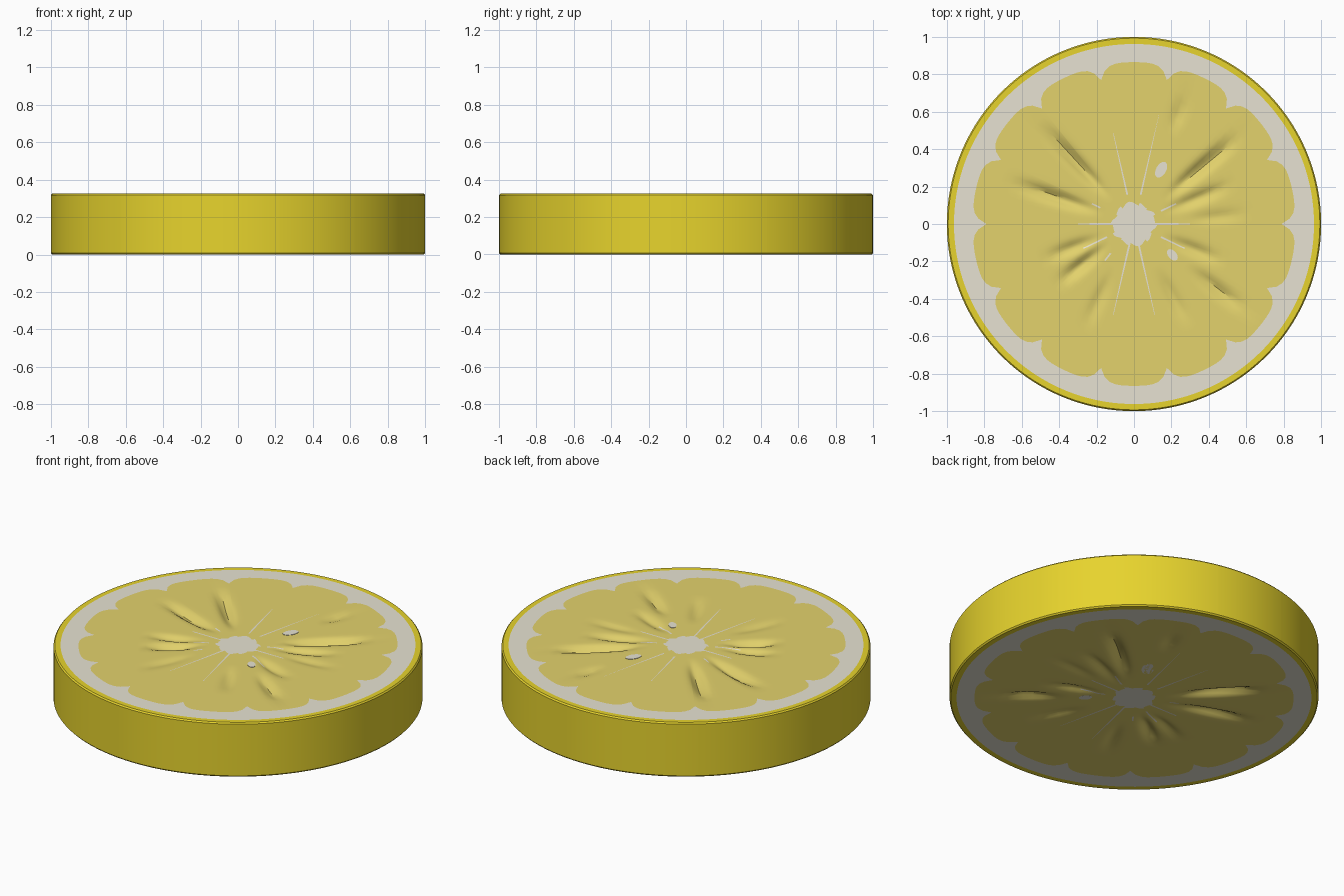
import bpy, bmesh, math
from mathutils import Vector

if "Cube" in bpy.data.objects:
    bpy.data.objects.remove(bpy.data.objects["Cube"])

H = 0.325            # slice thickness
N = 14               # number of segments
STEP = math.tau / N
COLS = 14            # columns per segment; the first two frame the membrane


def material(name, rgb):
    m = bpy.data.materials.new(name)
    m.diffuse_color = (*rgb, 1)
    m.use_nodes = True
    m.node_tree.nodes["Principled BSDF"].inputs["Base Color"].default_value = m.diffuse_color
    return m


RIND = material("yellow rind", (0.83, 0.68, 0.027))
PITH = material("white pith", (0.87, 0.83, 0.70))
PULP = material("pale lemon pulp", (0.77, 0.645, 0.15))

# visible white membrane on each segment border: (inner, outer) radius
LINES = {0: (0.1, 0.32), 1: (0.16, 0.25), 3: (0.16, 0.6), 4: (0.16, 0.52),
         6: (0.2, 0.25), 7: (0.1, 0.32), 8: (0.16, 0.3), 9: (0.2, 0.25),
         10: (0.12, 0.5), 11: (0.12, 0.52), 13: (0.16, 0.28)}

# dents in the cut face: angle in degrees, inner and outer radius, depth
DENTS = [(40, .25, .72, .035), (133, .22, .72, .035), (161, .22, .68, .03),
         (22, .2, .55, .02), (-142, .22, .5, .03), (-38, .4, .75, .025),
         (-23, .2, .5, .02), (-159, .22, .5, .02), (-115, .3, .6, .012),
         (-62, .3, .6, .015), (68, .55, .72, .015), (5, .3, .6, .01)]


def dent_depth(x, y):
    d = 0
    for deg, r0, r1, depth in DENTS:
        a = math.radians(deg)
        along = x * math.cos(a) + y * math.sin(a)
        across = -x * math.sin(a) + y * math.cos(a)
        t = (along - r0) / (r1 - r0)
        if 0 < t < 1:
            d = max(d, depth * math.sin(math.pi * t) * math.exp(-(across / 0.03) ** 2))
    return d


def nominal(c):
    seg, j = divmod(c, COLS)
    return seg * STEP, (max(j - 1, 0) / (COLS - 1)) * STEP, j


def scallop(off, notch, outer, power):
    t = abs(2 * off / STEP - 1)
    return outer - notch * t ** power


# rows from the core to the rim
radii = [0.16, 0.2, 0.25, 0.3, 0.35, 0.4, 0.45, 0.5, 0.55, 0.6, 0.65, 0.7, 0.75]
ROWS = len(radii) + 4


def row_radius(i, off, base):
    if i == 0:
        return 0.112 - 0.012 * math.sin(base * 3) * math.cos(7 * (base + off))
    if i <= len(radii):
        return radii[i - 1]
    return (scallop(off, 0.075, 0.865, 5), 0.962, 0.993)[i - len(radii) - 1]


bm = bmesh.new()
total = N * COLS


def cut_face(sign):
    """One cut face of the slice; returns its outer ring."""
    grid = []
    for i in range(ROWS):
        ring = []
        for c in range(total):
            base, off, j = nominal(c)
            r = row_radius(i, off, base)
            a = base + off
            if j < 2:
                half = max(0.0065 * (1 - r / 0.62), 0.0008)
                a += (-half if j == 0 else half) / r
            x, y = r * math.cos(a), r * math.sin(a)
            z = H / 2 - dent_depth(x, y)
            ring.append(bm.verts.new((x, y, H / 2 + sign * z)))
        grid.append(ring)
    centre = bm.verts.new((0, 0, H / 2 + sign * H / 2))

    def face(vs, mat):
        f = bm.faces.new(vs if sign > 0 else vs[::-1])
        f.material_index = mat

    for c in range(total):
        d = (c + 1) % total
        seg, j = divmod(c, COLS)
        face([centre, grid[0][c], grid[0][d]], 1)
        for i in range(ROWS - 1):
            mat = 2
            if i == ROWS - 2:
                mat = 0
            elif i == ROWS - 3:
                mat = 1
            elif j == 0 and seg in LINES and i < len(radii):
                lo, hi = LINES[seg]
                mid = (row_radius(i, 0, 0) + row_radius(i + 1, 0, 0)) / 2
                if lo < mid < hi:
                    mat = 1
            face([grid[i][c], grid[i + 1][c], grid[i + 1][d], grid[i][d]], mat)
    return grid[-1]


top, bottom = cut_face(1), cut_face(-1)

# rind wall with a tiny softened edge at both ends
rings = [top]
for z in (H - 0.008, H / 2, 0.008):
    rings.append([bm.verts.new((v.co.x / 0.993, v.co.y / 0.993, z)) for v in top])
rings.append(bottom)
for a, b in zip(rings, rings[1:]):
    for c in range(total):
        d = (c + 1) % total
        bm.faces.new([a[c], b[c], b[d], a[d]]).material_index = 0


def make_object(name, bmesh_data, mats):
    me = bpy.data.meshes.new(name)
    bmesh_data.to_mesh(me)
    bmesh_data.free()
    for m in mats:
        me.materials.append(m)
    ob = bpy.data.objects.new(name, me)
    bpy.context.collection.objects.link(ob)
    bpy.ops.object.select_all(action='DESELECT')
    ob.select_set(True)
    bpy.context.view_layer.objects.active = ob
    bpy.ops.object.shade_smooth_by_angle(angle=math.radians(35))
    return ob


bmesh.ops.recalc_face_normals(bm, faces=bm.faces[:])
make_object("lemon_slice", bm, [RIND, PITH, PULP])


# seeds: thin oval plates showing on both cut faces
def seed(name, x, y, z, long, short, deg):
    b = bmesh.new()
    bmesh.ops.create_cone(b, cap_ends=True, segments=20, radius1=1, radius2=1, depth=0.006)
    a = math.radians(deg)
    for v in b.verts:
        u, w = v.co.x * long, v.co.y * short
        v.co = Vector((x + u * math.cos(a) - w * math.sin(a),
                       y + u * math.sin(a) + w * math.cos(a), z + v.co.z))
    make_object(name, b, [PITH])


for side, z, k in (("top", H - 0.001, 1.0), ("bottom", 0.003, 1.25)):
    seed("large_seed_" + side, 0.145, 0.29, z, 0.046 * k, 0.027 * k, 60)
    seed("small_seed_" + side, 0.205, -0.165, z, 0.036, 0.022, -48)
